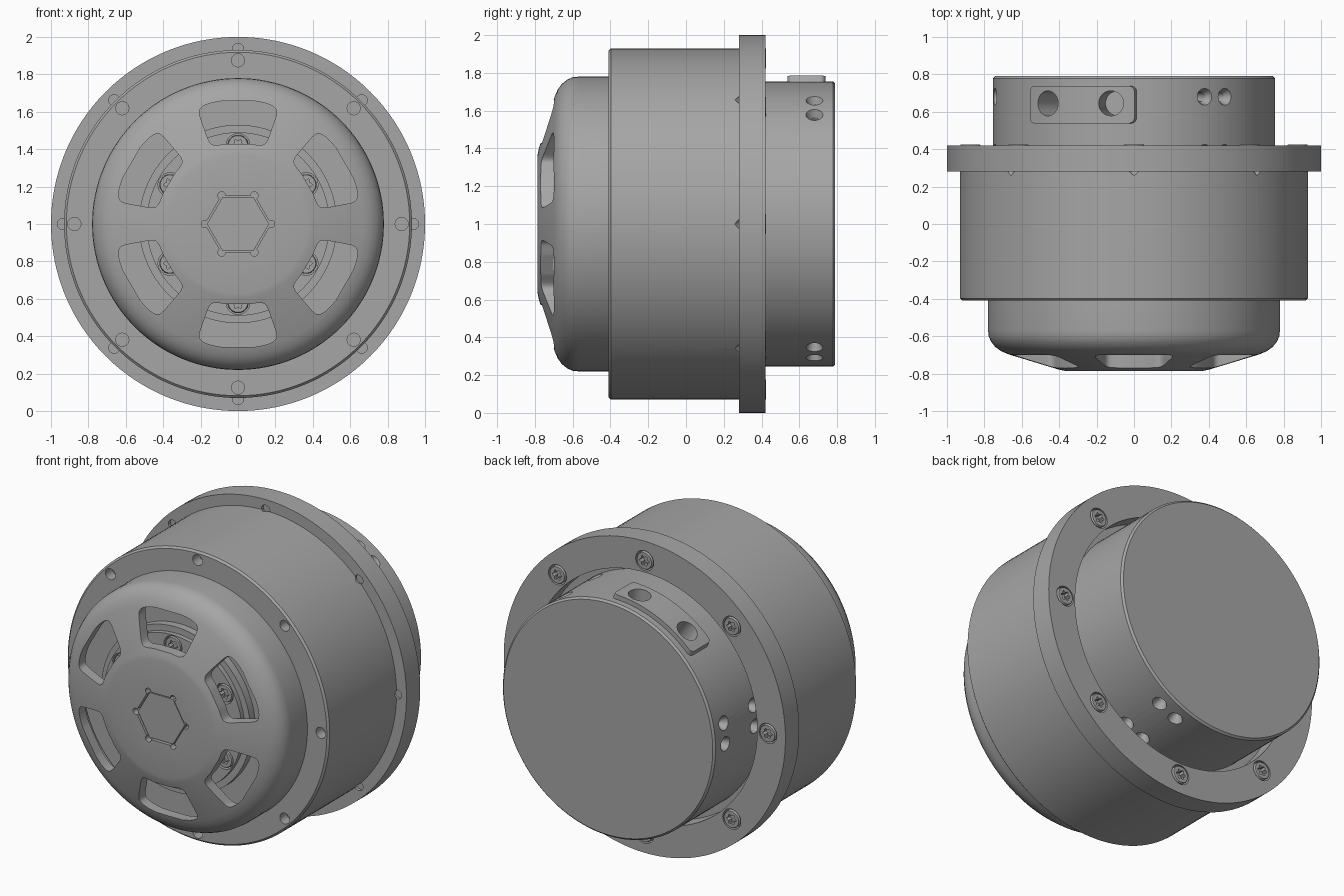
import bpy, bmesh
from math import sin, cos, pi, radians, copysign
from mathutils import Vector, Matrix

cube = bpy.data.objects.get("Cube")
if cube:
    bpy.data.objects.remove(cube, do_unlink=True)

grey = bpy.data.materials.new("machined_grey")
grey.use_nodes = True
colour = (0.38, 0.38, 0.38, 1)
grey.diffuse_color = colour
grey.node_tree.nodes["Principled BSDF"].inputs["Base Color"].default_value = colour

# Outline (u, v) and depth w map to x, z and y around the main axis
AXIS = Matrix(((1, 0, 0, 0), (0, 0, 1, 0), (0, 1, 0, 1), (0, 0, 0, 1)))
EIGHTHS = [45 * i for i in range(8)]
SIXTHS = [30 + 60 * i for i in range(6)]


def polar(r, deg, y):
    a = radians(deg)
    return Vector((r * cos(a), y, 1 + r * sin(a)))


def finish(bm, name):
    bmesh.ops.recalc_face_normals(bm, faces=bm.faces)
    mesh = bpy.data.meshes.new(name)
    bm.to_mesh(mesh)
    bm.free()
    mesh.materials.append(grey)
    ob = bpy.data.objects.new(name, mesh)
    bpy.context.collection.objects.link(ob)
    return ob


def lathe(name, profile, cz=1, steps=128, closed=False):
    bm = bmesh.new()
    verts = [bm.verts.new((r, y, cz)) for r, y in profile]
    edges = [bm.edges.new(pair) for pair in zip(verts, verts[1:])]
    if closed:
        edges.append(bm.edges.new((verts[-1], verts[0])))
    bmesh.ops.spin(bm, geom=verts + edges, cent=(0, 0, cz), axis=(0, 1, 0),
                   angle=2 * pi, steps=steps)
    bmesh.ops.remove_doubles(bm, verts=bm.verts, dist=1e-5)
    return finish(bm, name)


def prism(bm, outline, w0, w1, mat=AXIS):
    low, high = ([bm.verts.new(mat @ Vector((u, v, w))) for u, v in outline]
                 for w in (w0, w1))
    bm.faces.new(low)
    bm.faces.new(high)
    for i in range(len(low)):
        bm.faces.new((low[i - 1], low[i], high[i], high[i - 1]))


def drill(bm, start, end, r1, r2=None, sides=24):
    d = end - start
    mat = Matrix.Translation((start + end) / 2) @ d.to_track_quat('Z', 'Y').to_matrix().to_4x4()
    bmesh.ops.create_cone(bm, cap_ends=True, segments=sides, radius1=r1,
                          radius2=r1 if r2 is None else r2, depth=d.length, matrix=mat)


def boolean(ob, bm, operation='DIFFERENCE'):
    cutter = finish(bm, "cutter")
    cutter.hide_render = True
    mod = ob.modifiers.new("cut", 'BOOLEAN')
    mod.operation, mod.solver, mod.object = operation, 'EXACT', cutter
    bpy.context.view_layer.objects.active = ob
    bpy.ops.object.modifier_apply(modifier=mod.name)
    bpy.data.objects.remove(cutter, do_unlink=True)


def smooth(ob):
    bpy.ops.object.select_all(action='DESELECT')
    ob.select_set(True)
    bpy.context.view_layer.objects.active = ob
    bpy.ops.object.shade_smooth_by_angle(angle=radians(25))


def loop(radius, n, lobe=0, turn=0):
    return [((radius + lobe * cos(6 * t)) * cos(t + turn), (radius + lobe * cos(6 * t)) * sin(t + turn))
            for t in (2 * pi * i / n for i in range(n))]


# Main body with blind front holes and rim notches
body = lathe("main_body", [(0, 0.28), (0.93, 0.28), (0.93, -0.398), (0.918, -0.41), (0, -0.41)])
bm = bmesh.new()
for a in EIGHTHS:
    drill(bm, polar(0.875, a, -0.5), polar(0.875, a, -0.34), 0.035)
    drill(bm, polar(0.935, a, 0.255), polar(0.935, a, 0.29), 0.0, 0.035)
boolean(body, bm)

# Rear flange with recess, screw counterbores and rim notches
flange = lathe("rear_flange", [(0.5, 0.28), (1, 0.28), (1, 0.42), (0.8, 0.42), (0.8, 0.31),
                               (0.5, 0.31)], closed=True)
bm = bmesh.new()
for a in EIGHTHS:
    drill(bm, polar(0.875, a, 0.37), polar(0.875, a, 0.5), 0.064)
    drill(bm, polar(0.935, a, 0.25), polar(0.935, a, 0.3), 0.03)
boolean(flange, bm)

# Domed front cap with six rounded windows
cap = lathe("front_cap", [(0, -0.785), (0.37, -0.785), (0.40, -0.779), (0.67, -0.697),
                          (0.71, -0.68), (0.742, -0.657), (0.765, -0.628), (0.777, -0.6),
                          (0.78, -0.57), (0.78, -0.40), (0.72, -0.40), (0.72, -0.59),
                          (0.67, -0.63), (0.38, -0.715), (0, -0.715)])


def power(v):
    return copysign(abs(v) ** 0.3, v)


bm = bmesh.new()
for a in SIXTHS:
    outline = []
    for i in range(64):
        t = 2 * pi * (i + 0.5) / 64
        p = polar(0.548 + 0.115 * power(cos(t)), a + 19.5 * power(sin(t)), 0)
        outline.append((p.x, p.z - 1))
    prism(bm, outline, -0.9, -0.5)
boolean(cap, bm)

# Hexagonal centre recess, corner reliefs and the plug inside it
bm = bmesh.new()
prism(bm, loop(0.176, 6), -0.85, -0.75)
boolean(cap, bm)
bm = bmesh.new()
for i in range(6):
    drill(bm, polar(0.176, 60 * i, -0.85), polar(0.176, 60 * i, -0.745), 0.02, sides=16)
boolean(cap, bm)
bm = bmesh.new()
prism(bm, loop(0.166, 6), -0.778, -0.72)
plug = finish(bm, "hex_plug")

# Stepped core seen through the windows
core = lathe("inner_core", [(0, -0.66), (0.49, -0.66), (0.49, -0.63), (0.53, -0.63),
                            (0.53, -0.58), (0.70, -0.58), (0.70, -0.38), (0, -0.38)])
bm = bmesh.new()
for a in SIXTHS:
    drill(bm, polar(0.42, a, -0.7), polar(0.42, a, -0.62), 0.064)
boolean(core, bm)

# Rear hub with three groups of paired holes in two rows
hub = lathe("rear_hub", [(0, 0.30), (0.755, 0.30), (0.755, 0.778), (0.743, 0.79), (0, 0.79)])
bm = bmesh.new()
for a in (50, 60, 170, 180, 290, 300):
    for y in (0.38, 0.68):
        drill(bm, polar(0.715, a, y), polar(0.765, a, y), 0.026, 0.05)
boolean(hub, bm)
bm = bmesh.new()
for a in (50, 60, 170, 180, 290, 300):
    for y in (0.38, 0.68):
        drill(bm, polar(0.62, a, y), polar(0.74, a, y), 0.026)
boolean(hub, bm)

# Curved connector pad on the hub, with two round ports
PAD = 112.5
n = polar(1, PAD, 0) - Vector((0, 0, 1))
t = Vector((n.z, 0, -n.x))
frame = Matrix(((t.x, 0, n.x, 0), (0, 1, 0, 0), (t.z, 0, n.z, 1), (0, 0, 0, 1)))
corners = []
for i in range(32):
    a = 2 * pi * (i + 0.5) / 32
    corners.append((copysign(0.272, cos(a)) + 0.03 * cos(a),
                    0.638 + copysign(0.07, sin(a)) + 0.03 * sin(a)))
pad = lathe("connector_pad", [(0, 0.45), (0.785, 0.45), (0.785, 0.77), (0, 0.77)])
bm = bmesh.new()
prism(bm, corners, 0.64, 0.9, frame)
boolean(pad, bm, 'INTERSECT')
for part in (hub, pad):
    bm = bmesh.new()
    for a in (PAD - 13.5, PAD + 13.5):
        drill(bm, polar(0.55, a, 0.645), polar(0.9, a, 0.645), 0.067, sides=32)
    boolean(part, bm)

# Star-socket screw, shared by the flange and the core
screw = lathe("flange_screw_1", [(0, -0.05), (0.056, -0.05), (0.056, -0.004), (0.052, 0.004),
                                 (0, 0.004)], cz=0, steps=32)
bm = bmesh.new()
prism(bm, loop(0.028, 48, 0.006), -0.03, 0.05, Matrix.Translation((0, 0, -1)) @ AXIS)
boolean(screw, bm)
for part in (body, flange, cap, core, hub, pad, screw):
    smooth(part)
screw.location = polar(0.875, 0, 0.42)


def copy_screw(name, place, turn=0):
    ob = bpy.data.objects.new(name, screw.data)
    ob.location = place
    ob.rotation_euler.z = turn
    bpy.context.collection.objects.link(ob)


for i, a in enumerate(EIGHTHS[1:], 2):
    copy_screw(f"flange_screw_{i}", polar(0.875, a, 0.42))
for i, a in enumerate(SIXTHS, 1):
    copy_screw(f"core_screw_{i}", polar(0.42, a, -0.655), pi)
